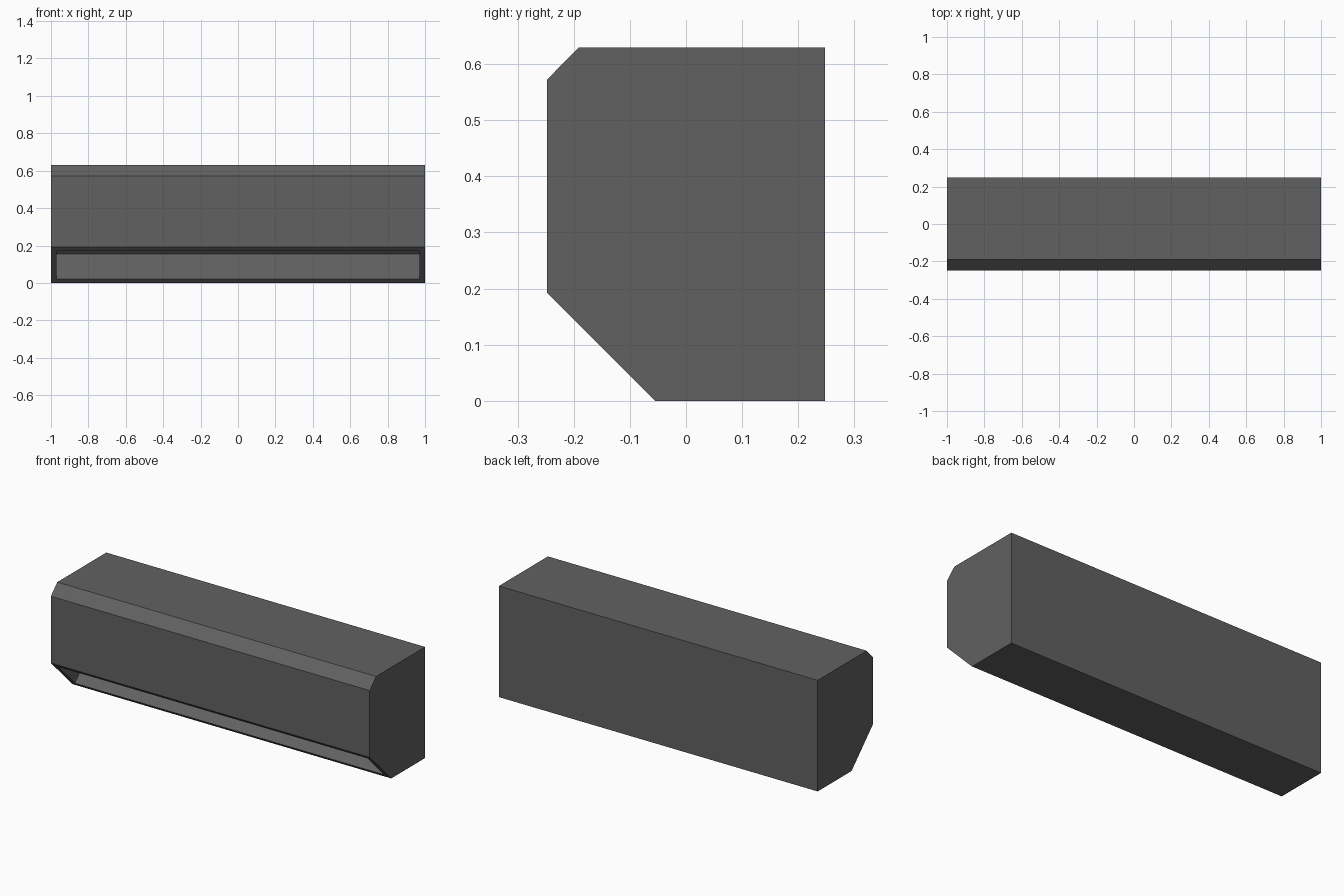
import bpy, bmesh
from mathutils import Vector

if "Cube" in bpy.data.objects:
    bpy.data.objects.remove(bpy.data.objects["Cube"])

# Single dark grey finish
grey = bpy.data.materials.new("dark_grey")
grey.diffuse_color = (0.12, 0.12, 0.12, 1)
grey.use_nodes = True
grey.node_tree.nodes["Principled BSDF"].inputs["Base Color"].default_value = grey.diffuse_color

# Side profile (y, z), extruded along x
profile = [(-0.055, 0), (0.248, 0), (0.248, 0.63),
           (-0.191, 0.63), (-0.248, 0.572), (-0.248, 0.193)]
bm = bmesh.new()
end = bm.faces.new([bm.verts.new((-1, y, z)) for y, z in profile])
ext = bmesh.ops.extrude_face_region(bm, geom=[end], use_keep_orig=True)
moved = [g for g in ext["geom"] if isinstance(g, bmesh.types.BMVert)]
bmesh.ops.translate(bm, verts=moved, vec=(2, 0, 0))
bmesh.ops.recalc_face_normals(bm, faces=bm.faces[:])
bm.normal_update()

# Outlet slot: inset the slanted lower front face, then sink it inward
outlet = min(bm.faces, key=lambda f: f.normal.dot(Vector((0, -1, -1))))
outlet = max(bm.faces, key=lambda f: f.normal.dot(Vector((0, -1, -1))))
inward = -outlet.normal.copy()
bmesh.ops.inset_region(bm, faces=[outlet], thickness=0.03, use_even_offset=True)
back = bmesh.ops.extrude_discrete_faces(bm, faces=[outlet])["faces"][0]
bmesh.ops.translate(bm, verts=back.verts[:], vec=inward * 0.19)

mesh = bpy.data.meshes.new("housing")
bm.to_mesh(mesh)
bm.free()
mesh.materials.append(grey)
bpy.context.collection.objects.link(bpy.data.objects.new("housing", mesh))
